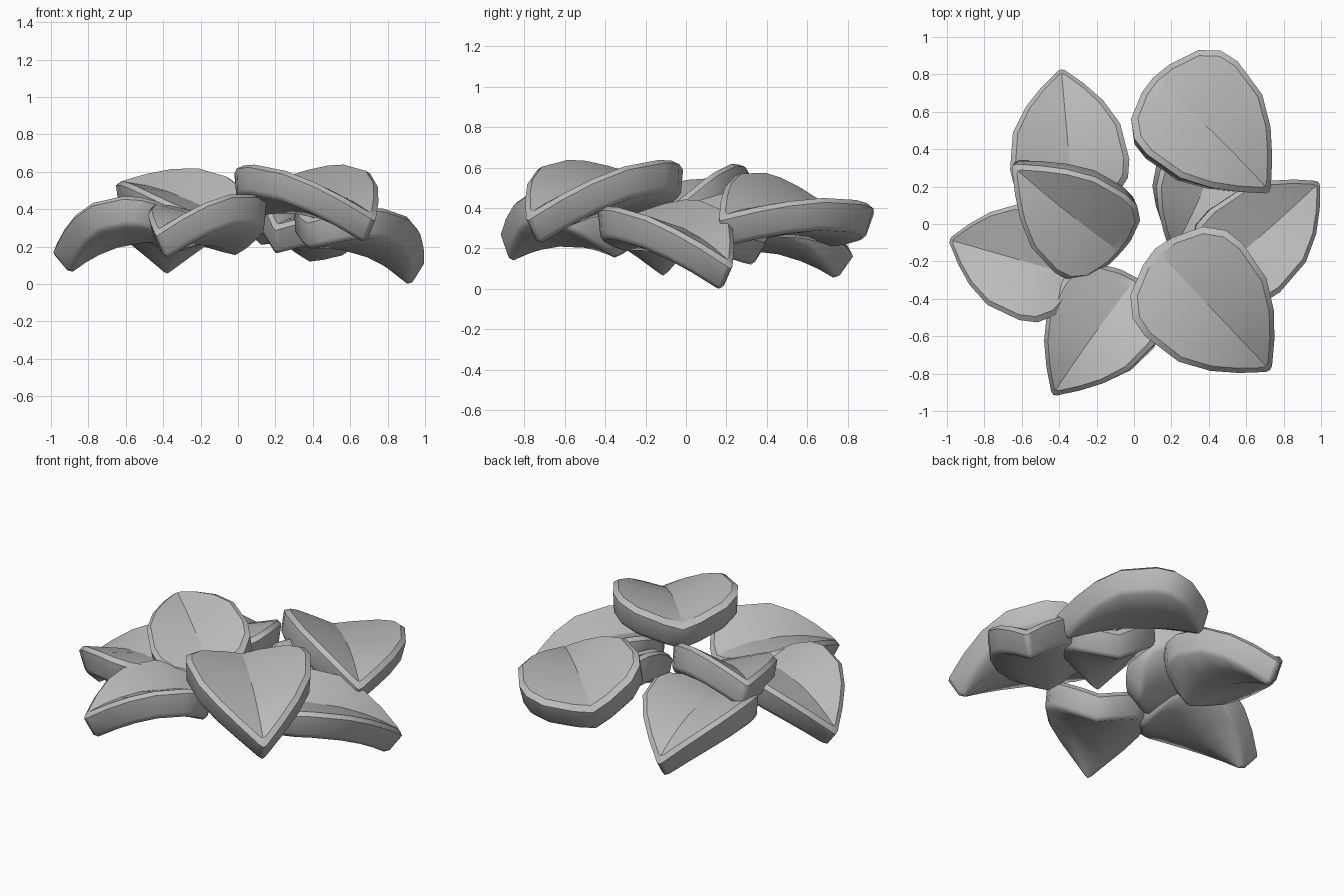
import bpy, bmesh, math
from mathutils import Vector, Matrix

cube = bpy.data.objects.get("Cube")
if cube:
    bpy.data.objects.remove(cube, do_unlink=True)

grey = bpy.data.materials.new("stone_grey")
grey.use_nodes = True
color = (0.5, 0.5, 0.5, 1)
grey.diffuse_color = color
grey.node_tree.nodes["Principled BSDF"].inputs["Base Color"].default_value = color

# half outline of a leaf: (distance from tip, half width), both relative
OUTLINE = [(0.01, 0.06), (0.13, 0.36), (0.27, 0.65), (0.45, 0.9),
           (0.7, 1.0), (0.82, 0.95), (0.92, 0.74), (0.985, 0.3)]
COLUMNS = (-1, -0.5, 0, 0.5, 1)
THICK = 0.165


def leaf(name, tip, base, half, arch, roll=0.0):
    """Thick, folded and arched leaf running from base to tip."""
    tip, base = Vector(tip), Vector(base)
    x = (tip - base).normalized()
    y = Vector((0, 0, 1)).cross(x).normalized()
    y = Matrix.Rotation(math.radians(roll), 3, x) @ y
    z = x.cross(y)
    length = (tip - base).length
    bm = bmesh.new()

    def vert(s, f, scale, depth):
        # f is the signed half width, scale shrinks the outline about its middle
        s = 0.55 + (s - 0.55) * scale
        f *= scale
        up = 4 * arch * s * (1 - s) + half * (0.36 - 0.08 * s) * abs(f)
        slope = 4 * arch * (1 - 2 * s) / length
        n = (x * slope + z).normalized()
        return bm.verts.new(base + x * (1 - s) * length + y * f * half + z * up - n * depth)

    def ring(scale, depth):
        pts = [(0, 0)] + OUTLINE + [(1, 0)] + [(s, -w) for s, w in reversed(OUTLINE)]
        return [vert(s, w, scale, depth) for s, w in pts]

    def fill(loop, scale, depth):
        # cover a ring with rows running across the leaf
        rows = []
        for i, (s, w) in enumerate(OUTLINE):
            inner = [vert(s, w * c, scale, depth) for c in COLUMNS[1:-1]]
            rows.append([loop[-1 - i]] + inner + [loop[1 + i]])
        faces = []
        for a, b in zip(rows, rows[1:]):
            faces += [(a[j], a[j + 1], b[j + 1], b[j]) for j in range(len(a) - 1)]
        for row, end in ((rows[0], loop[0]), (rows[-1], loop[len(OUTLINE) + 1])):
            faces += [(row[j], row[j + 1], end) for j in range(len(row) - 1)]
        for f in faces:
            bm.faces.new(f)
        return [loop[0]] + [r[2] for r in rows]

    loops = [ring(0.91, 0), ring(1, 0.025), ring(0.99, THICK - 0.025), ring(0.94, THICK)]
    count = len(loops[0])
    for a, b in zip(loops, loops[1:]):
        for i in range(count):
            j = (i + 1) % count
            bm.faces.new((a[i], a[j], b[j], b[i]))
    crease = fill(loops[0], 0.91, 0)
    fill(loops[3], 0.94, THICK)
    bmesh.ops.recalc_face_normals(bm, faces=bm.faces)
    for f in bm.faces:
        f.smooth = True

    # crisp rim, tip edge and fold; the underside stays soft
    sharp = [(l[i], l[(i + 1) % count]) for l in loops[:2] for i in range(count)]
    sharp += list(zip(crease, crease[1:]))
    sharp += [(loops[1][k], loops[2][k]) for k in (1, -1)]
    for a, b in sharp:
        bm.edges.get((a, b)).smooth = False

    mesh = bpy.data.meshes.new(name)
    bm.to_mesh(mesh)
    bm.free()
    mesh.materials.append(grey)
    obj = bpy.data.objects.new(name, mesh)
    bpy.context.collection.objects.link(obj)


# upper leaves
leaf("front_left_upper_leaf", (0.735, -0.79, 0.36), (0.11, -0.13, 0.53), 0.36, 0.075)
leaf("back_left_upper_leaf", (0.73, 0.17, 0.36), (0.1, 0.79, 0.36), 0.355, 0.06, -12)
leaf("right_upper_leaf", (-0.65, 0.31, 0.55), (-0.06, -0.16, 0.34), 0.29, 0.045, -13)

# lower leaves
leaf("back_right_leaf", (-0.39, 0.84, 0.18), (-0.32, 0.05, 0.33), 0.32, 0.085)
leaf("right_leaf", (-1.0, -0.08, 0.18), (-0.27, -0.29, 0.37), 0.31, 0.09)
leaf("front_right_leaf", (-0.44, -0.92, 0.28), (0.02, -0.28, 0.3), 0.3, 0.085, 6)
leaf("left_leaf", (1.0, 0.23, 0.12), (0.37, -0.33, 0.35), 0.29, 0.08, 4)

# small leaf tucked into the middle
leaf("inner_leaf", (0.2, -0.16, 0.31), (0.45, 0.4, 0.25), 0.28, 0.075, -12)
